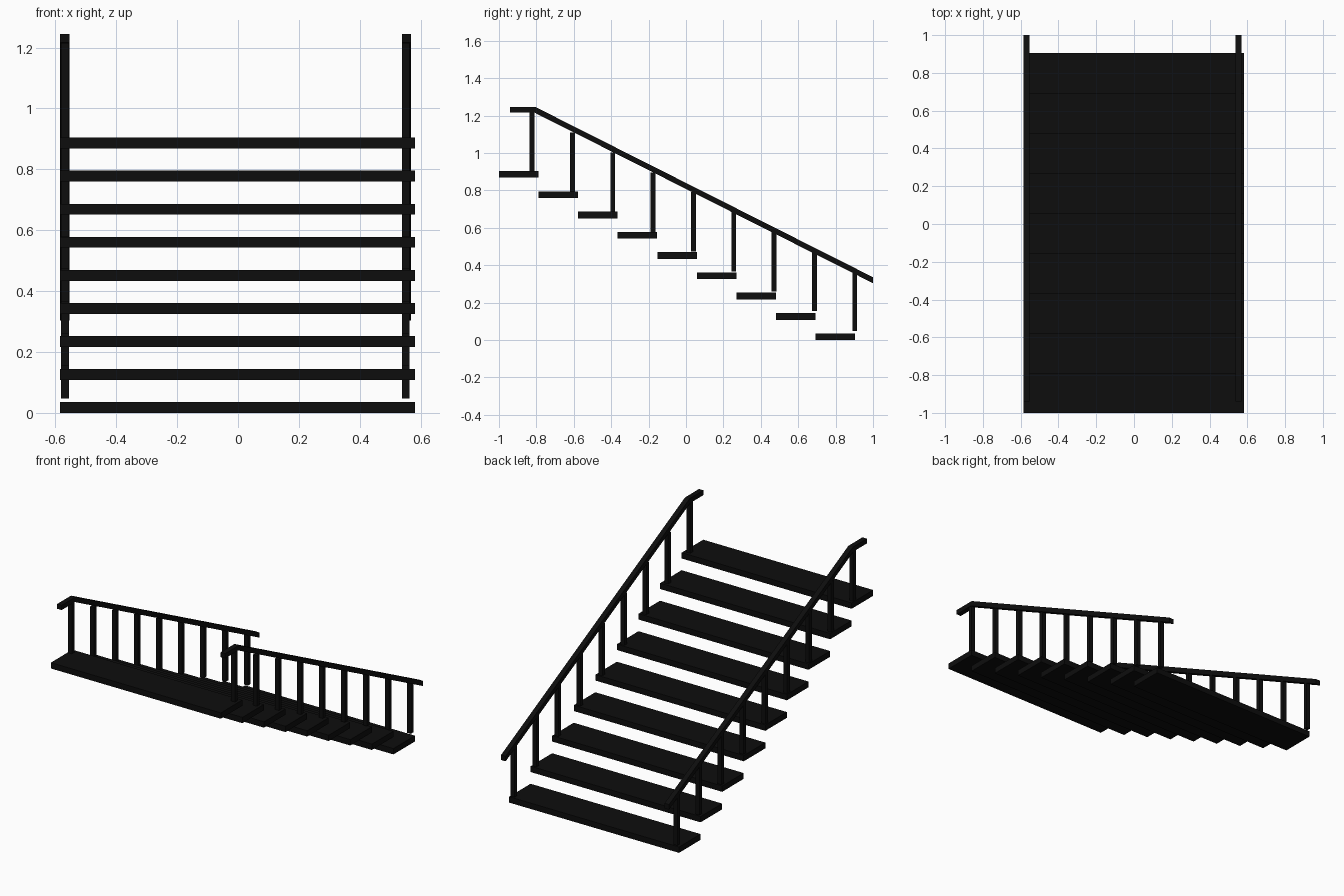
import bpy, bmesh

if "Cube" in bpy.data.objects:
    bpy.data.objects.remove(bpy.data.objects["Cube"])

black = bpy.data.materials.new("black_paint")
black.diffuse_color = (0.004, 0.004, 0.004, 1)
black.use_nodes = True
black.node_tree.nodes["Principled BSDF"].inputs["Base Color"].default_value = black.diffuse_color


def finish(name, bm):
    bmesh.ops.recalc_face_normals(bm, faces=bm.faces)
    mesh = bpy.data.meshes.new(name)
    bm.to_mesh(mesh)
    bm.free()
    mesh.materials.append(black)
    obj = bpy.data.objects.new(name, mesh)
    bpy.context.collection.objects.link(obj)
    return obj


def box(name, x0, x1, y0, y1, z0, z1):
    bm = bmesh.new()
    bmesh.ops.create_cube(bm, size=1)
    for v in bm.verts:
        v.co.x = x1 if v.co.x > 0 else x0
        v.co.y = y1 if v.co.y > 0 else y0
        v.co.z = z1 if v.co.z > 0 else z0
    return finish(name, bm)


def extrude_profile(name, profile, x0, x1):
    bm = bmesh.new()
    face = bm.faces.new([bm.verts.new((x0, y, z)) for y, z in profile])
    ext = bmesh.ops.extrude_face_region(bm, geom=[face])
    verts = [g for g in ext["geom"] if isinstance(g, bmesh.types.BMVert)]
    bmesh.ops.translate(bm, verts=verts, vec=(x1 - x0, 0, 0))
    return finish(name, bm)


# Nine floating treads, highest at the front
STEPS = 9
for i in range(STEPS):
    y = 0.693 - i * 0.2116
    z = i * 0.1085
    box(f"tread_{i + 1}", -0.585, 0.582, y, y + 0.211, z, z + 0.036)

# Handrail side profile: short level top, then a long slope
rail_profile = [(-0.94, 1.216), (-0.94, 1.245), (-0.803, 1.245),
                (1.0, 0.336), (1.0, 0.304), (-0.81, 1.216)]

# One handrail and nine balusters on each side
for side, rail_x, post_x in (("left", -0.584, -0.581), ("right", 0.538, 0.538)):
    extrude_profile(f"handrail_{side}", rail_profile, rail_x, rail_x + 0.031)
    for i in range(STEPS):
        y = 0.902 - i * 0.2156
        z = 0.048 + i * 0.1062
        box(f"baluster_{side}_{i + 1}", post_x, post_x + 0.026,
            y - 0.013, y + 0.013, z, z + 0.318)
